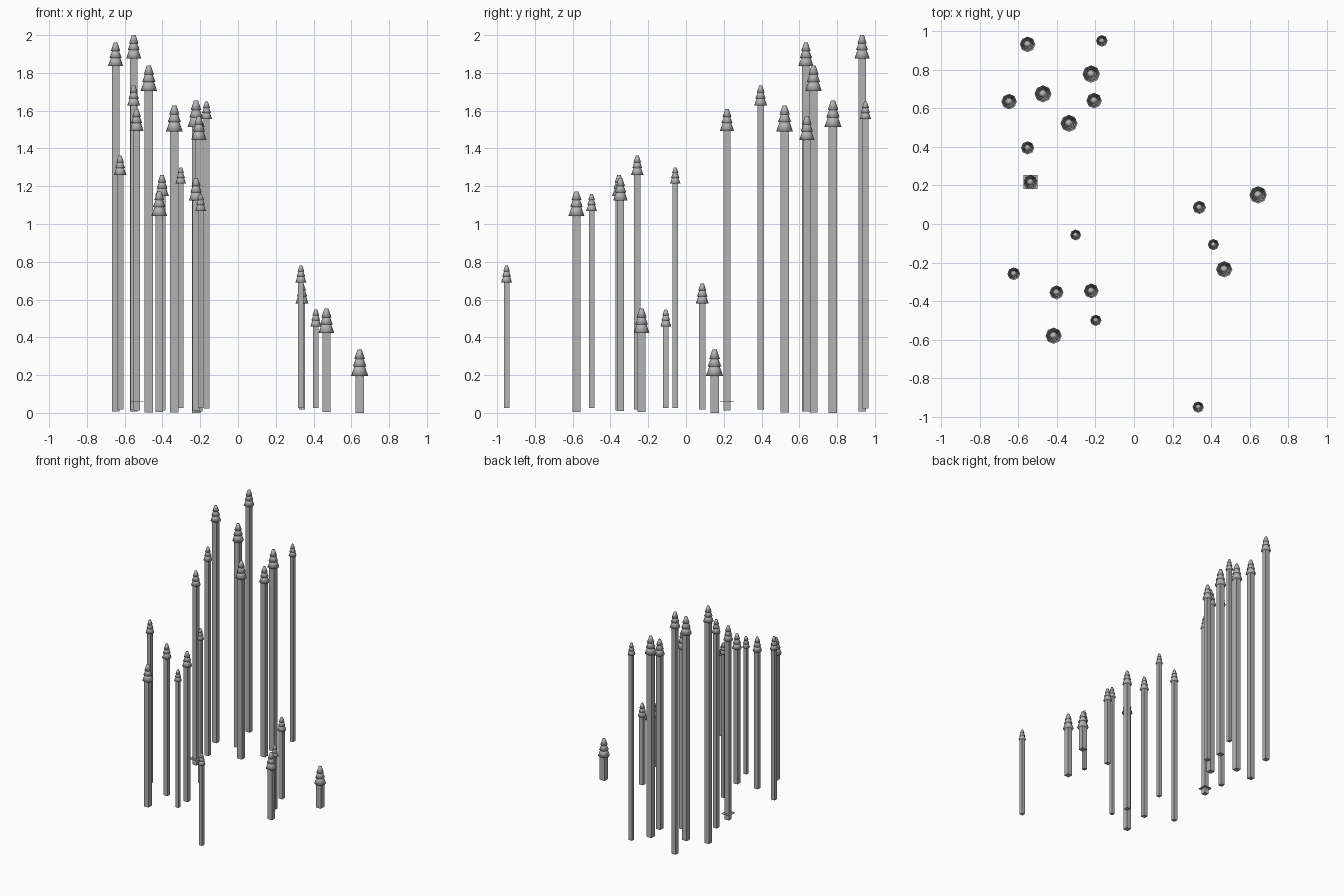
import bpy, bmesh, math

if "Cube" in bpy.data.objects:
    bpy.data.objects.remove(bpy.data.objects["Cube"])

grey = bpy.data.materials.new("plain grey")
grey.diffuse_color = (0.45, 0.45, 0.45, 1)
grey.use_nodes = True
grey.node_tree.nodes["Principled BSDF"].inputs["Base Color"].default_value = grey.diffuse_color


def lathe(name, profiles, sides, turn, smooth, loc):
    """Closed solids, one for each list of (radius, height) points."""
    bm = bmesh.new()
    for prof in profiles:
        rings = []
        for r, z in prof:
            angles = [turn + 2 * math.pi * i / sides for i in range(sides)]
            rings.append([bm.verts.new((r * math.cos(a), r * math.sin(a), z)) for a in angles])
        for a, b in zip(rings, rings[1:]):
            for i in range(sides):
                j = (i + 1) % sides
                bm.faces.new((a[i], a[j], b[j], b[i]))
        bm.faces.new(rings[0][::-1])
        bm.faces.new(rings[-1])
    for f in bm.faces:
        f.smooth = smooth
    me = bpy.data.meshes.new(name)
    bm.to_mesh(me)
    bm.free()
    me.materials.append(grey)
    ob = bpy.data.objects.new(name, me)
    ob.location = loc
    bpy.context.collection.objects.link(ob)
    return ob


# Three stacked tapering tiers, relative to the crown radius
TIERS = [[(1.0, 0.0), (0.58, 1.2)],
         [(0.8, 1.1), (0.42, 2.1)],
         [(0.62, 2.0), (0.25, 3.1)]]

# x, y, crown radius, top height
TREES = [
    (-0.552, 0.932, 0.040, 2.00), (-0.167, 0.95, 0.030, 1.648),
    (-0.648, 0.635, 0.040, 1.96), (-0.472, 0.675, 0.044, 1.84),
    (-0.222, 0.778, 0.045, 1.653), (-0.207, 0.64, 0.040, 1.57),
    (-0.337, 0.522, 0.044, 1.627), (-0.552, 0.395, 0.034, 1.733),
    (-0.537, 0.217, 0.037, 1.608), (-0.303, -0.057, 0.028, 1.30),
    (-0.624, -0.258, 0.033, 1.362), (-0.402, -0.355, 0.036, 1.26),
    (-0.222, -0.347, 0.038, 1.243), (-0.198, -0.50, 0.029, 1.158),
    (-0.417, -0.58, 0.042, 1.173), (0.333, -0.95, 0.029, 0.78),
    (0.339, 0.086, 0.034, 0.685), (0.412, -0.107, 0.029, 0.547),
    (0.468, -0.235, 0.042, 0.552), (0.644, 0.151, 0.045, 0.336),
]

for n, (x, y, r, top) in enumerate(TREES, 1):
    base = max(0.0, (0.045 - r) * 1.55)
    crown_z = top - 3.1 * r
    # Crown
    tiers = [[(a * r, z * r) for a, z in t] for t in TIERS]
    lathe(f"crown_{n}", tiers, 8, 0, True, (x, y, crown_z))
    # Square trunk
    half_diagonal = 0.5 * r * math.sqrt(2)
    lathe(f"trunk_{n}", [[(half_diagonal, base), (half_diagonal, crown_z + 0.3 * r)]],
          4, math.pi / 4, False, (x, y, 0))

# Thin square plate around one trunk
bpy.ops.mesh.primitive_cube_add(size=1, location=(-0.537, 0.217, 0.061))
plate = bpy.context.object
plate.name = "ground_plate"
plate.scale = (0.072, 0.072, 0.004)
plate.data.materials.append(grey)
